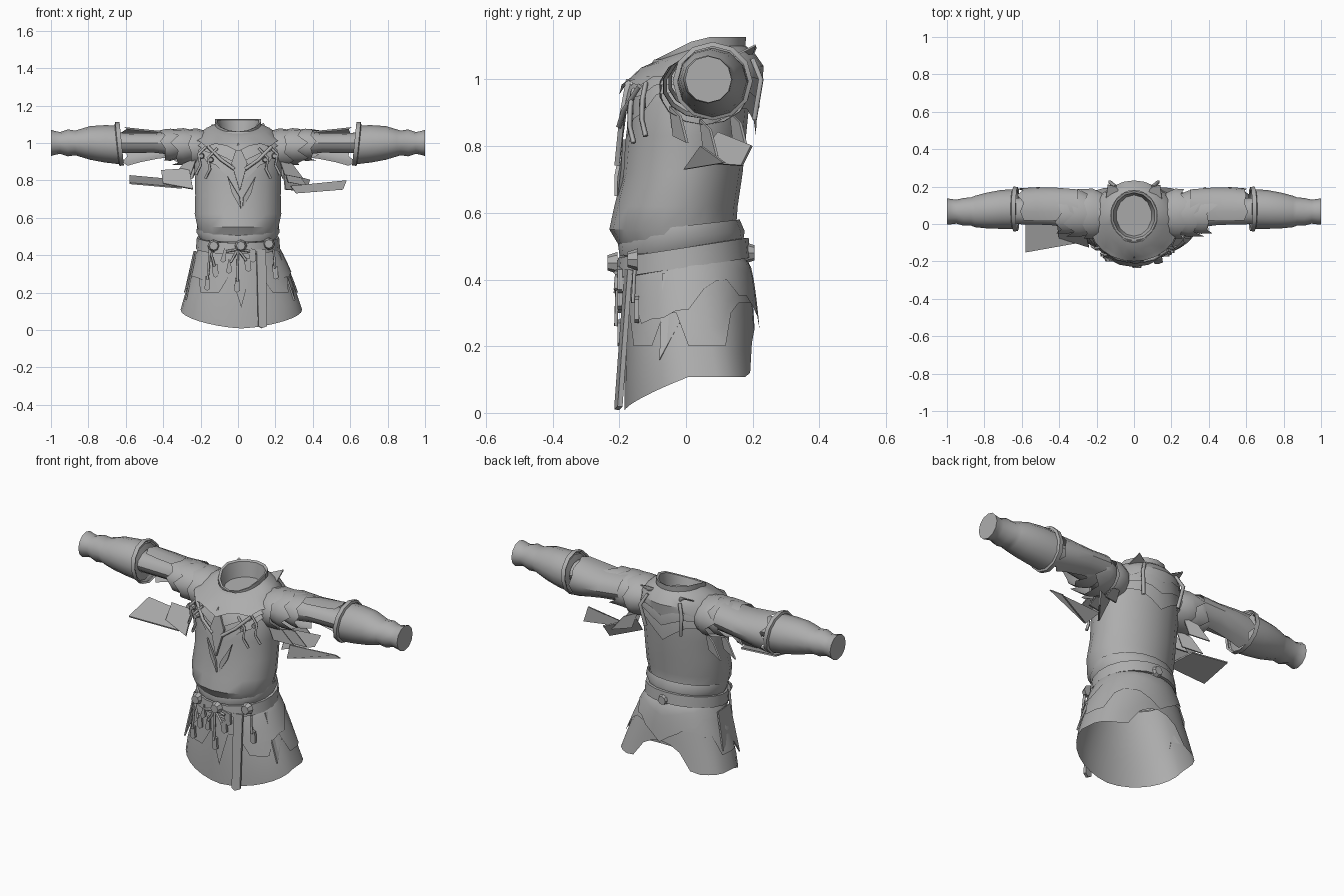
import bpy, bmesh, math, random
from mathutils import Vector

if "Cube" in bpy.data.objects:
    bpy.data.objects.remove(bpy.data.objects["Cube"], do_unlink=True)
random.seed(4)

cloth = bpy.data.materials.new("grey_cloth")
cloth.use_nodes = True
GREY = (0.42, 0.42, 0.42, 1)
cloth.diffuse_color = GREY
cloth.node_tree.nodes["Principled BSDF"].inputs["Base Color"].default_value = GREY


def add(name, bm, angle=35):
    bmesh.ops.recalc_face_normals(bm, faces=bm.faces)
    me = bpy.data.meshes.new(name)
    bm.to_mesh(me)
    bm.free()
    me.materials.append(cloth)
    ob = bpy.data.objects.new(name, me)
    bpy.context.collection.objects.link(ob)
    bpy.ops.object.select_all(action='DESELECT')
    ob.select_set(True)
    bpy.context.view_layer.objects.active = ob
    bpy.ops.object.shade_smooth_by_angle(angle=math.radians(angle))


def loft(name, rows, closed=True, cap_end=False):
    bm = bmesh.new()
    vs = [[bm.verts.new(p) for p in row] for row in rows]
    n = len(rows[0])
    for a, b in zip(vs, vs[1:]):
        for i in range(n if closed else n - 1):
            j = (i + 1) % n
            bm.faces.new((a[i], a[j], b[j], b[i]))
    if cap_end:
        bm.faces.new(vs[-1])
    add(name, bm)


def ellipse(z, cy, rx, ry, n=18, tilt=0.0):
    # first point faces the front; tilt raises the back
    out = []
    for i in range(n):
        a = math.tau * i / n
        out.append((rx * math.sin(a), cy - ry * math.cos(a), z - tilt * math.cos(a)))
    return out


def plate(name, pts, thick=0.008):
    bm = bmesh.new()
    f = bm.faces.new([bm.verts.new(p) for p in pts])
    f.normal_update()
    off = f.normal * thick
    ext = bmesh.ops.extrude_face_region(bm, geom=[f])
    bmesh.ops.translate(bm, vec=off, verts=[v for v in ext["geom"] if isinstance(v, bmesh.types.BMVert)])
    add(name, bm)


def cord(name, pts, r=0.008):
    cu = bpy.data.curves.new(name, 'CURVE')
    cu.dimensions = '3D'
    cu.bevel_depth = r
    cu.bevel_resolution = 0
    cu.use_fill_caps = True
    sp = cu.splines.new('POLY')
    sp.points.add(len(pts) - 1)
    for p, q in zip(sp.points, pts):
        p.co = (*q, 1)
    cu.materials.append(cloth)
    bpy.context.collection.objects.link(bpy.data.objects.new(name, cu))


def disc(name, loc, r, depth=0.03):
    bm = bmesh.new()
    bmesh.ops.create_cone(bm, cap_ends=True, segments=8, radius1=r, radius2=r * 0.7, depth=depth)
    side = 1 if loc[1] < 0 else -1
    for v in bm.verts:
        v.co = Vector((v.co.x, -side * v.co.z, v.co.y)) + Vector(loc)
    add(name, bm)


# Torso shell from waist to neck
loft("torso", [ellipse(*r) for r in (
    (0.44, 0.0, 0.19, 0.17), (0.5, -0.02, 0.205, 0.18), (0.55, -0.04, 0.22, 0.19),
    (0.62, -0.03, 0.235, 0.185), (0.72, -0.01, 0.232, 0.18), (0.83, 0.0, 0.235, 0.18),
    (0.93, 0.012, 0.24, 0.178), (1.0, 0.025, 0.22, 0.165), (1.06, 0.035, 0.13, 0.13))])

# Bunched cloth above the belt
loft("waist_fold", [ellipse(z, -0.014, rx, ry, tilt=0.02) for z, rx, ry in (
    (0.49, 0.205, 0.185), (0.525, 0.225, 0.19), (0.56, 0.222, 0.175))])


def hem(a):
    # low at the front, level at the sides, arched between the rear corners
    c = math.cos(a)
    if c > -0.83:
        return 0.008 + 0.1 * (1 - max(c, 0)) ** 0.75
    return 0.112 + 0.14 * ((-c - 0.83) / 0.17) ** 0.6


def skirt(name, grow, hem_fn, n=32):
    rows = []
    for t in (0, 0.15, 0.35, 0.6, 0.8, 1):
        row = []
        for i in range(n):
            a = math.tau * i / n
            c = math.cos(a)
            z = 0.47 + (hem_fn(i, a) - 0.47) * t
            k = min(1, (0.47 - z) / 0.36)
            rx = 0.195 + 0.13 * k ** 0.85 + grow * k ** 0.4
            ry = 0.165 + (0.027 if c > 0 else 0.04) * k ** 0.4 + grow * k ** 0.4
            depth = c if c > 0 else -abs(c) ** (1 - 0.45 * k)
            row.append((0.018 * k ** 0.5 + rx * math.sin(a), 0.008 - ry * depth, z))
        rows.append(row)
    loft(name, rows)


skirt("skirt", 0, lambda i, a: hem(a))
skirt("overskirt", 0.01, lambda i, a: max(hem(a) + 0.05, 0.2 + 0.1 * (i % 5 in (1, 2)) - 0.08 * (i == 0))
      if math.cos(a) > -0.6 else 0.33)
skirt("hip_layer", 0.018, lambda i, a: 0.34 + 0.06 * math.cos(3 * a) - 0.03 * (i % 4 == 0))

# Belt with buckles
loft("belt", [ellipse(z, -0.008, rx, ry, 20, 0.03) for z, rx, ry in (
    (0.435, 0.205, 0.185), (0.435, 0.225, 0.202), (0.495, 0.22, 0.196), (0.495, 0.2, 0.18))])
for i, (x, y, z) in enumerate(((-0.13, -0.185, 0.45), (0.015, -0.22, 0.45), (0.165, -0.16, 0.46), (0.01, 0.19, 0.48))):
    disc(f"belt_buckle_{i}", (x, y, z), 0.033)

# Long belt strap and tassels
plate("long_strap", [(0.1, -0.185, 0.43), (0.15, -0.175, 0.43), (0.155, -0.205, 0.02),
                     (0.13, -0.215, 0.01), (0.11, -0.215, 0.02)], 0.015)
for i, (x, dx, z) in enumerate(((0, -0.05, 0.3), (0, 0.055, 0.31), (0, -0.005, 0.2), (0, 0.08, 0.36),
                                (0, -0.08, 0.36), (-0.15, -0.015, 0.21), (-0.15, 0.03, 0.28), (0.19, 0.01, 0.27))):
    y = -0.205 + 1.4 * x * x
    cord(f"belt_tassel_cord_{i}", [(x, y, 0.43), (x + dx * 0.8, y - 0.005, z + 0.06)], 0.007)
    plate(f"belt_tassel_{i}", [(x + dx * 0.75 - 0.012, y, z + 0.08), (x + dx + 0.012, y, z + 0.07),
                               (x + dx + 0.016, y, z + 0.01), (x + dx, y, z), (x + dx - 0.014, y, z + 0.01)], 0.014)


# Wide collar, dipping at the front, with a closed throat
def collar_ring(z, rx, ry, dip, n=14):
    return [(x, y, z - dip * max(0, 0.045 - y) / 0.14) for x, y, _ in ellipse(z, 0.045, rx, ry, n)]


loft("collar", [collar_ring(*r) for r in (
    (1.0, 0.17, 0.17, 0), (1.05, 0.125, 0.13, 0.03), (1.128, 0.125, 0.135, 0.07),
    (1.122, 0.113, 0.122, 0.07), (1.04, 0.095, 0.11, 0.02))], cap_end=True)


# Pointed cowl layers sloping from collar to shoulders
def cowl(name, rim, top, z0, drop, front, back, n=24):
    rows = [[], [], [], []]
    for i in range(n):
        a = math.tau * i / n
        s, c = math.sin(a), math.cos(a)
        f = max(c, 0)
        point = front * f ** 5 + back * max(-c, 0) ** 5
        low = z0 - drop * (i % 3 == 0) - point
        slump = 0.045 * f
        rows[0].append((0.125 * s, 0.045 - 0.135 * c, top - slump))
        rows[1].append((0.17 * s, 0.035 - 0.17 * c, top - 0.02 - slump))
        rows[2].append((0.215 * s, 0.02 - (rim - 0.005 - 0.015 * f) * c, top - 0.06 - slump))
        rows[3].append((0.24 * s, 0.01 - (rim - 0.008 * f) * c, low))
    loft(name, rows)


cowl("lower_cowl", 0.2, 1.07, 0.96, 0.03, 0.16, 0.1)
cowl("middle_cowl", 0.21, 1.085, 0.985, 0.02, 0.08, 0.05)
cowl("upper_cowl", 0.218, 1.1, 1.01, 0.025, 0.03, 0.01)

# Upright torn points behind the neck
for s in (-1, 1):
    plate(f"nape_point_{s}", [(s * 0.06, 0.16, 1.075), (s * 0.15, 0.13, 1.06),
                              (s * 0.14, 0.21, 1.1), (s * 0.1, 0.2, 1.075)], 0.006)

# Chest pendant
plate("pendant_spear", [(0.0, -0.165, 1.0), (-0.035, -0.185, 0.89), (0.01, -0.2, 0.74),
                        (0.05, -0.185, 0.89)], 0.015)
for s in (-1, 1):
    plate(f"pendant_fang_{s}", [(0.02 + s * 0.075, -0.19, 0.82), (0.02 + s * 0.05, -0.195, 0.73),
                                (0.02 + s * 0.004, -0.205, 0.65), (0.02 + s * 0.01, -0.205, 0.71),
                                (0.02 + s * 0.04, -0.195, 0.76)], 0.01)
    cord(f"pendant_cord_{s}", [(0.01 + s * 0.17, -0.14, 0.98), (0.01 + s * 0.1, -0.185, 0.91),
                               (0.01 + s * 0.03, -0.2, 0.86)], 0.01)


def ring_x(x, cy, cz, ry, rz, n=12, start=0.0, sweep=math.tau, jag=0.0):
    div = n if sweep == math.tau else n - 1
    out = []
    for i in range(n):
        a = start + sweep * i / div
        out.append((x + jag * (i % 2) * random.random(), cy + ry * math.sin(a), cz + rz * math.cos(a)))
    return out


for side, s in (("left", 1), ("right", -1)):
    def flip(rows):
        return [[(s * x, y, z) for x, y, z in r] for r in rows]

    # Sleeve and flared forearm guard
    loft(side + "_sleeve", flip([ring_x(*r) for r in (
        (0.12, 0.05, 0.97, 0.1, 0.1), (0.3, 0.06, 1.0, 0.085, 0.07),
        (0.45, 0.065, 1.0, 0.07, 0.052), (0.66, 0.07, 1.0, 0.07, 0.055))]))
    loft(side + "_forearm", flip([ring_x(*r) for r in (
        (0.63, 0.075, 1.0, 0.07, 0.06), (0.64, 0.08, 0.99, 0.106, 0.103), (0.71, 0.078, 0.995, 0.104, 0.1),
        (0.79, 0.072, 1.0, 0.095, 0.09), (0.85, 0.067, 1.0, 0.084, 0.072), (0.87, 0.067, 1.0, 0.076, 0.066),
        (0.91, 0.065, 1.0, 0.074, 0.072), (0.95, 0.066, 1.0, 0.064, 0.058), (0.98, 0.066, 1.0, 0.068, 0.064),
        (1.0, 0.067, 1.0, 0.07, 0.07))]), cap_end=True)
    band = [ring_x(x, 0.08, 0.995, r, r * 0.98) for x, r in ((0.628, 0.108), (0.622, 0.118), (0.645, 0.12), (0.65, 0.106))]
    loft(side + "_forearm_band", flip([[(x + 0.1 * (z - 1), y, z) for x, y, z in r] for r in band]))
    # Draped cloth behind the upper arm
    loft(side + "_sleeve_drape", flip([ring_x(x, 0.075, cz, ry, rz, 9, -0.5, 3.4, j) for x, cz, ry, rz, j in (
        (0.3, 1.0, 0.11, 0.075, 0), (0.42, 0.99, 0.12, 0.075, 0), (0.52, 0.985, 0.122, 0.09, 0),
        (0.59, 0.98, 0.115, 0.105, 0.04))]), closed=False)
    # Ragged shoulder layers
    for k, (x, r) in enumerate(((0.17, 0.125), (0.24, 0.115), (0.31, 0.1))):
        loft(f"{side}_shoulder_layer_{k}", flip([
            ring_x(x, 0.05, 0.97 + 0.012 * k, r * 0.95, r * 0.75, 14),
            ring_x(x + 0.05, 0.055, 0.97 + 0.01 * k, r * 1.1, r * 0.86, 14),
            ring_x(x + 0.08, 0.055, 0.97 + 0.01 * k, r * 1.08, r * 0.84, 14, jag=0.06)]))
    # Torn scraps hanging under the arm
    for k, (x, y, z) in enumerate(((0.22, -0.05, 0.92), (0.24, 0.04, 0.88), (0.21, 0.13, 0.9))):
        plate(f"{side}_torn_scrap_{k}", [(s * x, y, z), (s * (x + 0.07), y + 0.03, z - 0.03),
                                         (s * (x + 0.13), y + 0.05, z - 0.11), (s * (x + 0.03), y + 0.01, z - 0.09)])
    # Laces and beads on the chest
    for k, (x, z) in enumerate(((0.14, 0.94), (0.19, 0.96))):
        y = -0.2 + 2.2 * x * x
        cord(f"{side}_chest_cord_{k}", [(s * (x - 0.03), y, z + 0.03), (s * (x + 0.02), y - 0.01, z - 0.02),
                                        (s * (x + 0.01), y - 0.012, z - 0.08), (s * (x + 0.035), y, z - 0.13)])
        disc(f"{side}_chest_bead_{k}", (s * (x + 0.005), y - 0.01, z - 0.03), 0.016, 0.02)
    # Back cords and torn hip cloth
    cord(side + "_back_cord", [(s * 0.1, 0.2, 1.06), (s * 0.13, 0.225, 1.0), (s * 0.11, 0.205, 0.88)], 0.01)
    plate(side + "_hip_scrap", [(s * 0.22, -0.07, 0.42), (s * 0.23, 0.05, 0.42), (0.015 + s * 0.29, 0.07, 0.22),
                                (0.015 + s * 0.27, -0.02, 0.27), (0.015 + s * 0.29, -0.08, 0.16)])

# Long loose cloth strips below the arms
plate("right_loose_strip", [(-0.58, 0.03, 0.82), (-0.58, -0.15, 0.78), (-0.3, -0.1, 0.755), (-0.36, 0.02, 0.8)])
plate("right_loose_scrap", [(-0.41, 0.0, 0.85), (-0.4, -0.07, 0.78), (-0.24, -0.12, 0.75), (-0.26, -0.03, 0.86)])
plate("left_loose_strip", [(0.28, 0.07, 0.77), (0.31, 0.0, 0.73), (0.56, 0.12, 0.75), (0.58, 0.05, 0.8)])
plate("left_loose_scrap", [(0.24, 0.1, 0.84), (0.25, 0.03, 0.75), (0.36, 0.17, 0.74), (0.38, 0.2, 0.8)])
